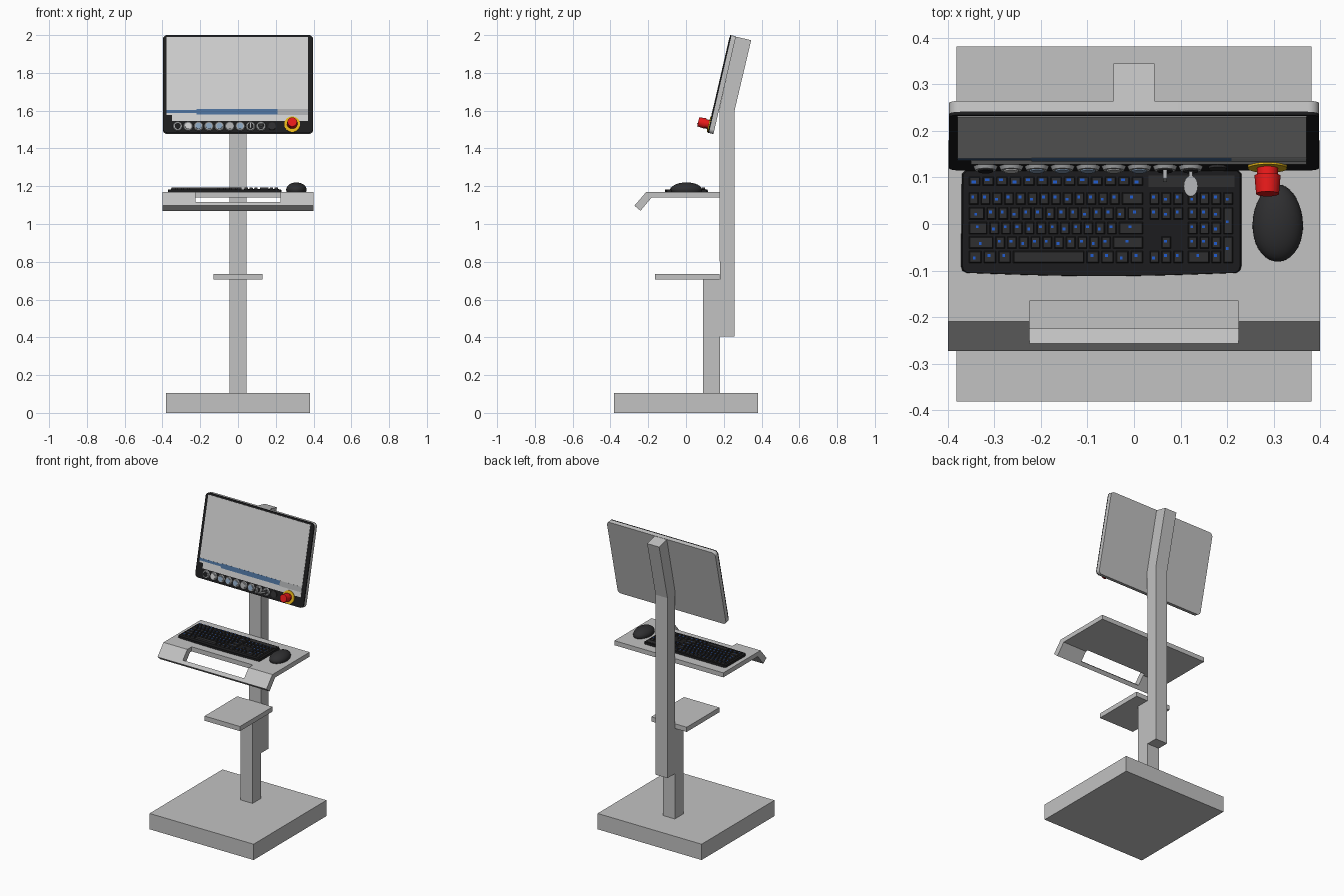
import bpy, bmesh, math
from mathutils import Matrix, Vector

if "Cube" in bpy.data.objects:
    bpy.data.objects.remove(bpy.data.objects["Cube"])

COLOURS = {
    "light_grey": (0.54, 0.54, 0.54), "black": (0.012, 0.012, 0.013),
    "key_grey": (0.028, 0.028, 0.030), "legend_blue": (0.015, 0.11, 0.65),
    "screen_grey": (0.62, 0.62, 0.62), "screen_blue": (0.07, 0.16, 0.32),
    "silver": (0.40, 0.41, 0.42), "red": (0.80, 0.01, 0.01),
    "yellow": (0.85, 0.50, 0.01), "pale_blue": (0.25, 0.36, 0.50)}
MATS = {}
for n, c in COLOURS.items():
    MATS[n] = bpy.data.materials.new(n)
    MATS[n].diffuse_color = (*c, 1)

I = Matrix.Identity(4)
SIDE = Matrix(((0, 0, 1, 0), (1, 0, 0, 0), (0, 1, 0, 0), (0, 0, 0, 1)))  # (y, z) profile along x
# Monitor frame: local x right, y up the tilted face, z out of the face
FACE = Matrix.Translation((0, 0.115, 1.483)) @ Matrix.Rotation(math.radians(77), 4, 'X')


def finish(name, bm, mat, smooth=False):
    bmesh.ops.recalc_face_normals(bm, faces=bm.faces)
    me = bpy.data.meshes.new(name)
    bm.to_mesh(me)
    bm.free()
    if mat:
        me.materials.append(MATS[mat])
    ob = bpy.data.objects.new(name, me)
    bpy.context.collection.objects.link(ob)
    if smooth:
        bpy.ops.object.select_all(action='DESELECT')
        ob.select_set(True)
        bpy.context.view_layer.objects.active = ob
        bpy.ops.object.shade_smooth_by_angle(angle=math.radians(35))
    return ob


def prism(name, pts, z0, z1, mat, m=I, smooth=False, top=1.0):
    """Extrude a 2D outline from z0 to z1 in frame m; top scales the far end."""
    bm = bmesh.new()
    cx = sum(p[0] for p in pts) / len(pts)
    cy = sum(p[1] for p in pts) / len(pts)
    lo = [bm.verts.new(m @ Vector((x, y, z0))) for x, y in pts]
    hi = [bm.verts.new(m @ Vector((cx + (x - cx) * top, cy + (y - cy) * top, z1))) for x, y in pts]
    bm.faces.new(lo)
    bm.faces.new(hi)
    for i in range(len(pts)):
        j = (i + 1) % len(pts)
        bm.faces.new((lo[i], lo[j], hi[j], hi[i]))
    return finish(name, bm, mat, smooth)


def rect(x0, x1, y0, y1):
    return [(x0, y0), (x1, y0), (x1, y1), (x0, y1)]


def rounded(x0, x1, y0, y1, r, n=6):
    pts = []
    for k, (cx, cy) in enumerate([(x1 - r, y1 - r), (x0 + r, y1 - r), (x0 + r, y0 + r), (x1 - r, y0 + r)]):
        for i in range(n + 1):
            a = math.pi / 2 * (k + i / n)
            pts.append((cx + r * math.cos(a), cy + r * math.sin(a)))
    return pts


def circle(cx, cy, r, n=28):
    return [(cx + r * math.cos(2 * math.pi * i / n), cy + r * math.sin(2 * math.pi * i / n)) for i in range(n)]


# Stand: base, lower column, sliding upper column, small shelf
prism("base", rect(-0.382, 0.382, -0.382, 0.382), 0, 0.105, "light_grey")
prism("lower_column", rect(-0.044, 0.044, 0.09, 0.18), 0.105, 0.706, "light_grey")
prism("upper_column", [(0.18, 0.405), (0.257, 0.405), (0.257, 1.6), (0.345, 1.973), (0.263, 1.992), (0.176, 1.605)],
      -0.044, 0.044, "light_grey", SIDE)
prism("shelf", rect(-0.13, 0.13, -0.165, 0.178), 0.705, 0.736, "light_grey")

# Keyboard tray with bent front lip and hand slot
tray = prism("tray", [(0.18, 1.17), (-0.21, 1.17), (-0.273, 1.097), (-0.241, 1.07), (-0.182, 1.14), (0.18, 1.14)],
             -0.4, 0.4, "light_grey", SIDE)
cutter = prism("slot_cutter", [(-0.165, 1.25), (-0.301, 1.25), (-0.301, 1.153), (-0.165, 1.04)],
               -0.225, 0.225, "light_grey", SIDE)
cutter.hide_render = True
mod = tray.modifiers.new("slot", 'BOOLEAN')
mod.operation, mod.object, mod.solver = 'DIFFERENCE', cutter, 'EXACT'
bpy.context.view_layer.objects.active = tray
bpy.ops.object.modifier_apply(modifier="slot")
bpy.data.objects.remove(cutter)

# Monitor shell, bezel and screen plates
outline = rounded(-0.398, 0.398, 0, 0.531, 0.024)
prism("monitor_shell", outline, -0.031, -0.007, "light_grey", FACE, True)
prism("monitor_bezel", outline, -0.007, 0, "black", FACE, True)
prism("screen", rect(-0.379, 0.371, 0.097, 0.519), 0, 0.002, "screen_grey", FACE)
prism("screen_lower", rect(-0.35, 0.371, 0.064, 0.097), 0, 0.002, "screen_grey", FACE)
prism("screen_bar", rect(-0.22, 0.21, 0.099, 0.128), 0.002, 0.003, "screen_blue", FACE)
prism("screen_bar_left", rect(-0.379, -0.22, 0.108, 0.124), 0.002, 0.003, "screen_blue", FACE)
prism("screen_bar_right", rect(0.21, 0.371, 0.095, 0.128), 0.002, 0.003, "silver", FACE)

# Row of push buttons
caps = ["black", "screen_grey", "pale_blue", "pale_blue", "pale_blue", "silver", "pale_blue", "black", "key_grey"]
for i, cap in enumerate(caps):
    x = -0.319 + i * 0.0551
    prism(f"button_ring_{i}", circle(x, 0.035, 0.026), 0, 0.008, "silver", FACE, True, 0.85)
    prism(f"button_cap_{i}", circle(x, 0.035, 0.016), 0.008, 0.011, cap, FACE, True)
prism("port", circle(0.18, 0.035, 0.02), 0, 0.005, "key_grey", FACE, True)
# Selector lever and key with flat grip
prism("selector_lever", rect(0.062, 0.071, 0.018, 0.052), 0.011, 0.03, "silver", FACE)
prism("key_shaft", rect(0.118, 0.126, 0.032, 0.038), 0.011, 0.03, "silver", FACE)
GRIP = FACE @ Matrix.Translation((0.122, 0.035, 0.043)) @ Matrix.Rotation(math.pi / 2, 4, 'X')
prism("key_grip", [(x * 0.8, y * 1.2) for x, y in circle(0, 0, 0.019, 20)], -0.003, 0.003, "silver", GRIP, True)

# Emergency stop
prism("stop_plate", circle(0.287, 0.045, 0.042, 36), 0, 0.006, "yellow", FACE, True)
prism("stop_neck", circle(0.287, 0.045, 0.023), 0.006, 0.026, "red", FACE, True)
prism("stop_head", circle(0.287, 0.045, 0.028, 32), 0.022, 0.062, "red", FACE, True, 0.88)

# Keyboard body with a bowed front edge
front = [(-0.36 + 0.58 * i / 12, -0.105 - 0.007 * math.sin(math.pi * i / 12)) for i in range(13)]
body = front + [(0.228, -0.1), (0.231, -0.09), (0.231, 0.108), (0.223, 0.116),
                (-0.362, 0.116), (-0.37, 0.108), (-0.372, -0.09), (-0.369, -0.1)]
prism("keyboard_body", body, 1.17, 1.183, "black", top=0.99)

# Keys: (centre x, centre y, width, depth)
keys = []
ROWS = [0.092, 0.055, 0.023, -0.009, -0.040, -0.071]
U = 0.379 / 15
layout = [[15 / 13] * 13, [1] * 13 + [2], [1.5] + [1] * 12 + [1.5], [1.75] + [1] * 11 + [2.25],
          [2.25] + [1] * 10 + [2.75], [1.25] * 3 + [6.25] + [1.25] * 4]
for r, widths in enumerate(layout):
    x = -0.357
    for w in widths:
        keys.append((x + w * U / 2, ROWS[r], w * U - 0.005, 0.019 if r == 0 else 0.026))
        x += w * U
# Navigation cluster and number pad
for r, cols in {1: (0, 1, 2), 2: (0, 1, 2), 4: (1,), 5: (0, 1, 2)}.items():
    keys += [(0.044 + 0.0255 * c, ROWS[r], 0.0205, 0.026) for c in cols]
for r in range(1, 5):
    keys += [(0.126 + 0.0255 * c, ROWS[r], 0.0205, 0.026) for c in range(4 if r == 1 else 3)]
keys += [(0.139, ROWS[5], 0.046, 0.026), (0.177, ROWS[5], 0.0205, 0.026),
         (0.2025, 0.007, 0.0205, 0.058), (0.2025, -0.0555, 0.0205, 0.057)]

kb, lb = bmesh.new(), bmesh.new()
for i, (x, y, w, d) in enumerate(keys):
    g = bmesh.ops.create_cube(kb, size=1, matrix=Matrix.Translation((x, y, 1.1875)) @ Matrix.Diagonal((w, d, 0.011, 1)))
    for v in g["verts"]:
        if v.co.z > 1.188:  # taper the key tops
            v.co.x -= math.copysign(0.002, v.co.x - x)
            v.co.y -= math.copysign(0.002, v.co.y - y)
    if w < 0.1:  # small printed mark
        off = 0.003 if i % 3 else -0.002
        bmesh.ops.create_cube(lb, size=1, matrix=Matrix.Translation((x - 0.002, y + off, 1.1932))
                              @ Matrix.Diagonal((0.009 if i < 13 else 0.006, 0.006, 0.0006, 1)))
finish("keys", kb, "key_grey")
finish("key_marks", lb, "legend_blue")
prism("status_panel", rect(0.031, 0.216, 0.08, 0.104), 1.183, 1.185, "key_grey")

# Mouse: flattened dome, egg shaped from above
bm = bmesh.new()
bmesh.ops.create_uvsphere(bm, u_segments=36, v_segments=20, radius=1)
bmesh.ops.bisect_plane(bm, geom=bm.verts[:] + bm.edges[:] + bm.faces[:], plane_co=(0, 0, -0.3),
                       plane_no=(0, 0, -1), clear_outer=True)
bmesh.ops.holes_fill(bm, edges=[e for e in bm.edges if e.is_boundary], sides=0)
for v in bm.verts:
    x, y, z = v.co
    v.co = (0.309 + x * 0.054 * (1 - 0.06 * y), 0.002 + y * 0.083, 1.1815 + z * 0.0385)
finish("mouse", bm, "key_grey", True)

for m in bpy.data.materials:
    if m.users and not m.is_grease_pencil:
        m.use_nodes = True
        m.node_tree.nodes["Principled BSDF"].inputs["Base Color"].default_value = m.diffuse_color
